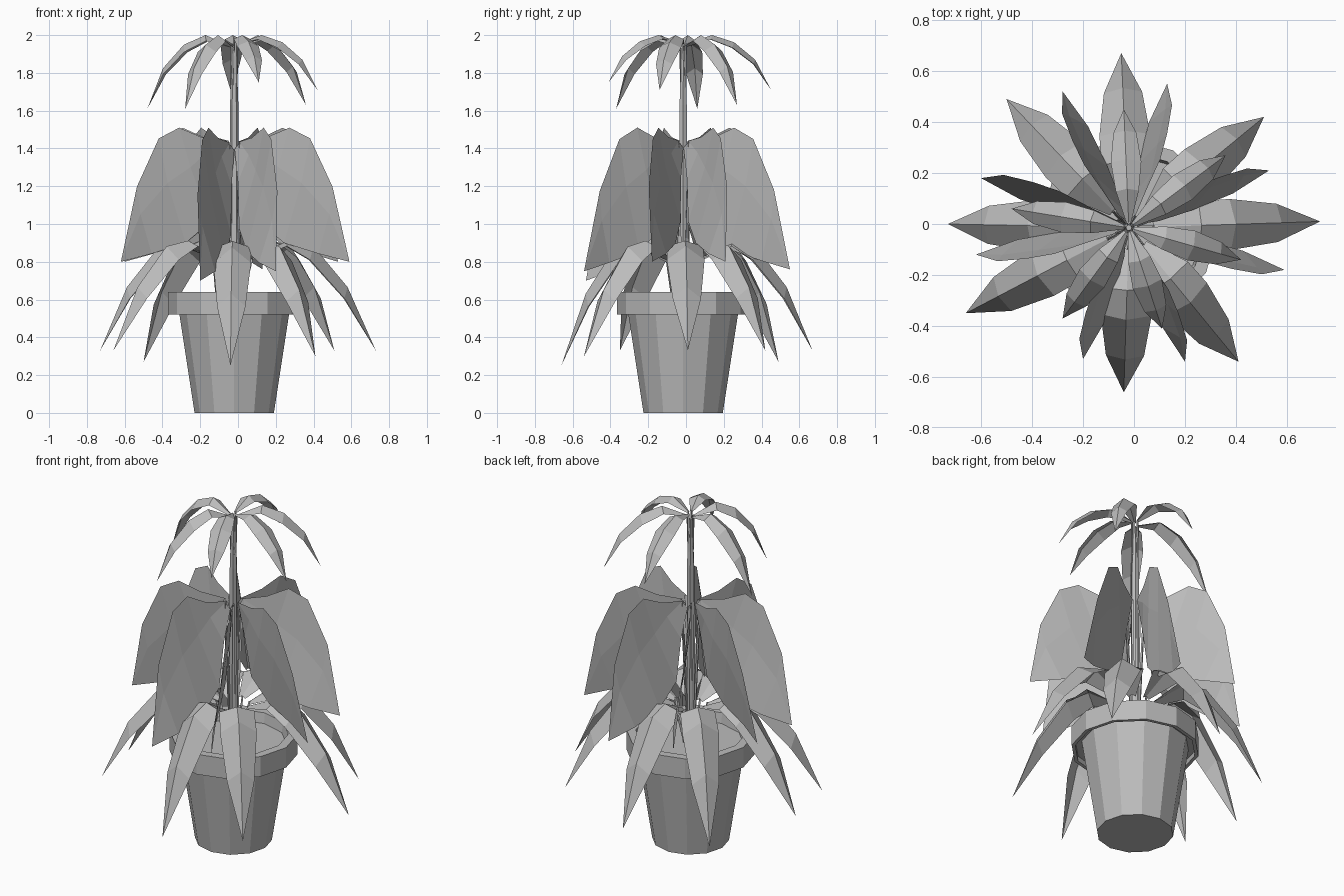
import bpy, bmesh, math
from mathutils import Vector

if "Cube" in bpy.data.objects:
    bpy.data.objects.remove(bpy.data.objects["Cube"])

grey = bpy.data.materials.new("plain grey")
grey.use_nodes = True
colour = (0.5, 0.5, 0.5, 1)
grey.diffuse_color = colour
grey.node_tree.nodes["Principled BSDF"].inputs["Base Color"].default_value = colour
CENTRE = Vector((-0.02, -0.015, 0))


def finish(name, bm):
    mesh = bpy.data.meshes.new(name)
    bm.to_mesh(mesh)
    bm.free()
    mesh.materials.append(grey)
    obj = bpy.data.objects.new(name, mesh)
    bpy.context.collection.objects.link(obj)


def lathe(name, profile, sides):
    """Turned part, closed at both ends."""
    bm = bmesh.new()
    rings = []
    for r, z in profile:
        angles = [2 * math.pi * i / sides for i in range(sides)]
        rings.append([bm.verts.new(CENTRE + Vector((r * math.cos(a), r * math.sin(a), z)))
                      for a in angles])
    for low, high in zip(rings, rings[1:]):
        for i in range(sides):
            j = (i + 1) % sides
            bm.faces.new((low[i], low[j], high[j], high[i]))
    bm.faces.new(rings[0][::-1])
    bm.faces.new(rings[-1])
    finish(name, bm)


def rod(name, start, end, radius):
    """Thin three-sided leaf stalk."""
    bm = bmesh.new()
    axis = end - start
    bmesh.ops.create_cone(bm, segments=3, radius1=radius, radius2=radius * 0.7,
                          depth=axis.length, cap_ends=True)
    bm.transform(axis.to_track_quat('Z', 'Y').to_matrix().to_4x4())
    bmesh.ops.translate(bm, verts=bm.verts, vec=(start + end) / 2)
    finish(name, bm)


def leaf(name, tip, peak, rows, turn):
    """Sheet leaf: every row is three points of reach, height and sideways offset."""
    tip = Vector(tip)
    out = Vector((tip.x, tip.y, 0)) - CENTRE
    side = Vector((-out.y, out.x, 0)).normalized() * turn
    lift = Vector((0, 0, peak - tip.z))
    foot = CENTRE + Vector((0, 0, tip.z))
    bm = bmesh.new()
    grid = [[bm.verts.new(foot + out * u + lift * h + side * s) for u, h, s in row]
            for row in rows]
    end = bm.verts.new(tip)
    for a, b in zip(grid, grid[1:]):
        for i in (0, 1):
            bm.faces.new((a[i], b[i], b[i + 1], a[i + 1]))
    for i in (0, 1):
        bm.faces.new((grid[-1][i], end, grid[-1][i + 1]))
    base = grid[0][1].co.copy()
    finish(name, bm)
    return base


def arched(rib):
    """Mirror-even leaf rows from rib reach, rib height, half width and edge droop."""
    return [((u - d / 4, h - d, w), (u, h, 0), (u - d / 4, h - d, -w)) for u, h, w, d in rib]


def hanging(edges):
    """Blade rows from an upper outer edge and a lower inner edge."""
    rows = []
    for upper, lower in edges:
        middle = Vector(upper).lerp(Vector(lower), 0.45) + Vector((0.03, 0.02, 0.01))
        rows.append((upper, middle, lower))
    return rows


# Pot with an overhanging rim, soil and trunk
lathe("pot", [(0.21, 0), (0.29, 0.52), (0.295, 0.55), (0.33, 0.55), (0.33, 0.52),
              (0.35, 0.52), (0.35, 0.64), (0.30, 0.64), (0.29, 0.58)], 12)
lathe("trunk", [(0.022, 0.56), (0.022, 1.63), (0.012, 1.92)], 6)

# Leaf tips of each tier
low_tips = [(-0.73, 0, 0.33), (-0.66, -0.35, 0.33), (-0.5, 0.49, 0.27), (-0.05, 0.67, 0.33),
            (0.51, 0.42, 0.33), (0.73, 0.01, 0.33), (0.41, -0.54, 0.3), (-0.04, -0.66, 0.25)]
mid_tips = [(-0.6, 0.18, 0.8), (-0.28, 0.52, 0.8), (0.13, 0.55, 0.76), (0.53, 0.21, 0.8),
            (0.59, -0.18, 0.8), (0.2, -0.54, 0.75), (-0.2, -0.53, 0.7), (-0.62, -0.12, 0.8)]
top_tips = [(-0.48, 0.06, 1.61), (-0.04, 0.45, 1.71), (0.36, 0.27, 1.63),
            (0.42, -0.14, 1.71), (0.11, -0.41, 1.75), (-0.28, -0.37, 1.61)]

# Leaf shapes: the middle tier hangs as facing pairs of twisted blades
low_rows = arched([(0.13, 0.82, 0.02, 0.02), (0.38, 0.97, 0.095, 0.05),
                   (0.56, 0.92, 0.1, 0.12), (0.8, 0.56, 0.075, 0.1)])
top_rows = arched([(0.04, 0.85, 0.008, 0.02), (0.33, 1, 0.045, 0.08),
                   (0.58, 0.87, 0.06, 0.1), (0.82, 0.55, 0.045, 0.08)])
mid_rows = hanging([((0.06, 0.9, 0.01), (0.05, 0.85, -0.01)),
                    ((0.3, 0.93, 0.03), (0.13, 0.62, -0.01)),
                    ((0.5, 1, 0.05), (0.2, 0.3, -0.02)),
                    ((0.68, 0.92, 0.05), (0.42, 0.14, -0.03)),
                    ((0.87, 0.56, 0.04), (0.72, 0.06, -0.03))])

tiers = [("lower", low_tips, 0.93, low_rows, 0.58),
         ("middle", mid_tips, 1.51, mid_rows, 0.7),
         ("top", top_tips, 2.0, top_rows, 1.55)]
for tier, tips, peak, rows, root in tiers:
    for n, tip in enumerate(tips, 1):
        base = leaf(f"{tier}_leaf_{n}", tip, peak, rows, (-1) ** n)
        start = CENTRE.lerp(base, 0.4)
        start.z = root
        rod(f"{tier}_stalk_{n}", start, base, 0.009)
